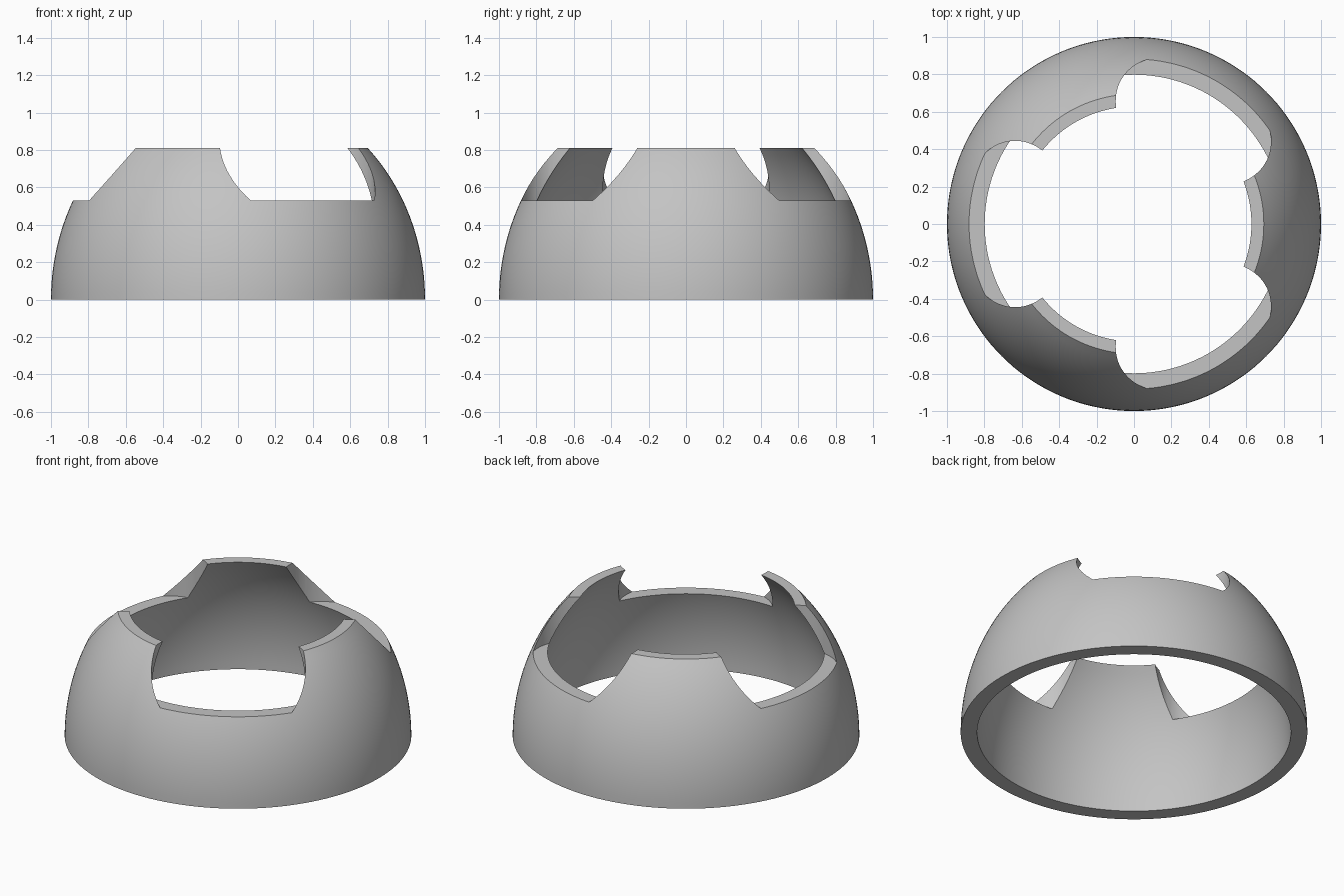
import bpy, bmesh, math
from mathutils import Matrix

if "Cube" in bpy.data.objects:
    bpy.data.objects.remove(bpy.data.objects["Cube"])

TOP, LEDGE = 0.81, 0.53     # height of the tabs and of the notch floors
HEIGHT, INNER = 1.125, 0.905  # full dome height, inner to outer radius
SEGMENTS, STEPS = 144, 20

grey = bpy.data.materials.new("plain_grey")
grey.use_nodes = True
colour = (0.55, 0.55, 0.55, 1)
grey.diffuse_color = colour
grey.node_tree.nodes["Principled BSDF"].inputs["Base Color"].default_value = colour


def make_object(name, bm):
    bmesh.ops.recalc_face_normals(bm, faces=bm.faces)
    mesh = bpy.data.meshes.new(name)
    bm.to_mesh(mesh)
    bm.free()
    obj = bpy.data.objects.new(name, mesh)
    bpy.context.collection.objects.link(obj)
    return obj


# Domed ring: a closed wall profile revolved about z
levels = [TOP * i / STEPS for i in range(STEPS + 1)]
arc = [(math.sqrt(1 - (z / HEIGHT) ** 2), z) for z in levels]
profile = arc + [(INNER * r, z) for r, z in reversed(arc)]
bm = bmesh.new()
rings = []
for i in range(SEGMENTS):
    a = math.tau * i / SEGMENTS
    rings.append([bm.verts.new((r * math.cos(a), r * math.sin(a), z)) for r, z in profile])
for i in range(SEGMENTS):
    this, following = rings[i], rings[(i + 1) % SEGMENTS]
    for j in range(len(profile)):
        k = (j + 1) % len(profile)
        bm.faces.new((this[j], following[j], following[k], this[k]))
shell = make_object("dome_shell", bm)
shell.data.materials.append(grey)

# Three upright oval cutters, evenly spaced round the rim
bm = bmesh.new()
for degrees in (60, 180, 300):
    place = (Matrix.Rotation(math.radians(degrees), 4, "Z")
             @ Matrix.Translation((0.635, 0, LEDGE + 0.25))
             @ Matrix.Diagonal((0.31, 0.445, 0.5, 1)))
    bmesh.ops.create_cone(bm, cap_ends=True, segments=96, radius1=1, radius2=1,
                          depth=1, matrix=place)
cutter = make_object("notch_cutter", bm)
cutter.hide_render = True

# Cut the notches and smooth the curved walls
bpy.ops.object.select_all(action="DESELECT")
shell.select_set(True)
bpy.context.view_layer.objects.active = shell
notches = shell.modifiers.new("notches", "BOOLEAN")
notches.operation = "DIFFERENCE"
notches.solver = "EXACT"
notches.object = cutter
bpy.ops.object.modifier_apply(modifier=notches.name)
bpy.data.objects.remove(cutter)
bpy.ops.object.shade_smooth_by_angle(angle=math.radians(30))
